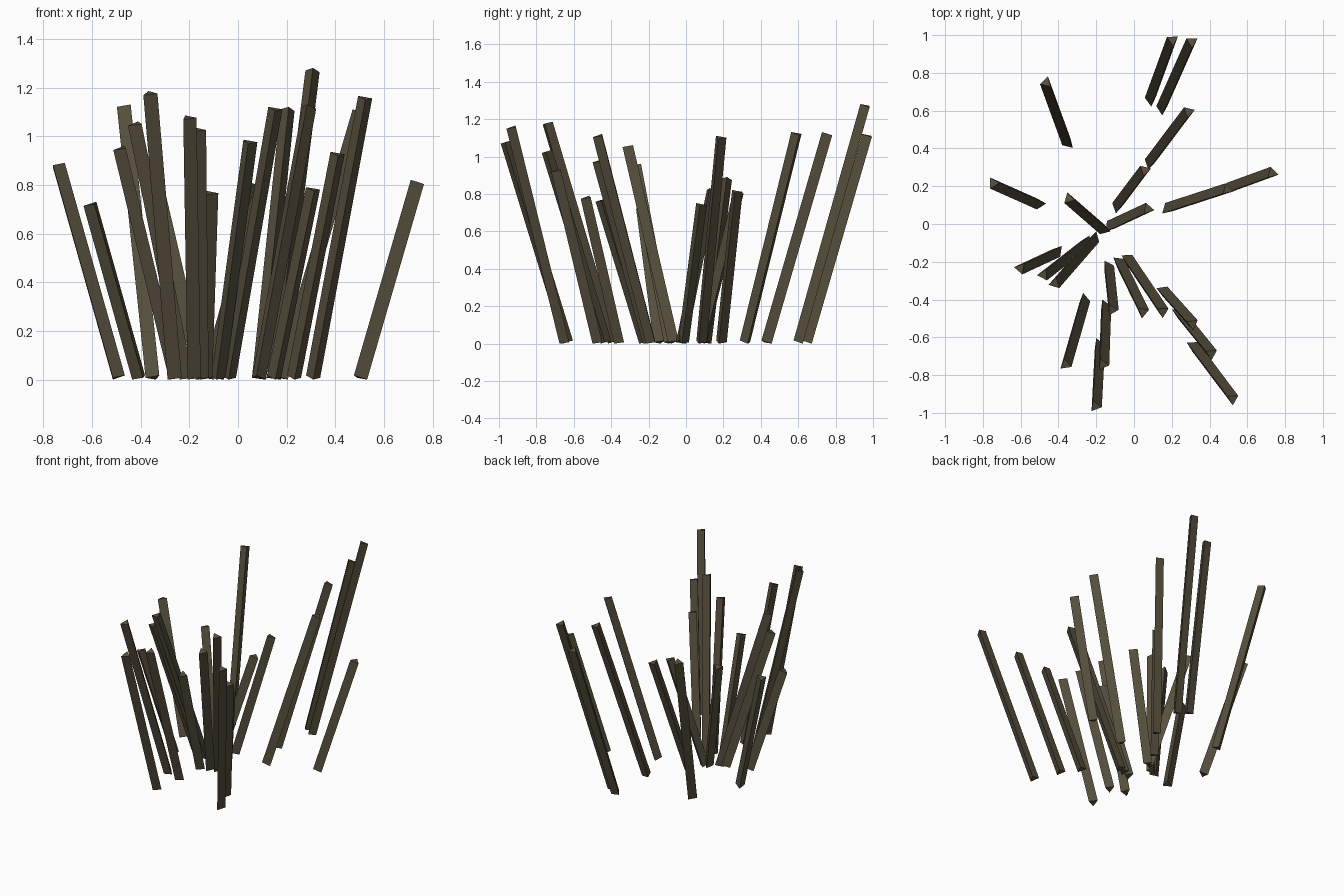
import bpy
import bmesh
from math import radians, sin, cos, tan
from mathutils import Matrix, Vector

cube = bpy.data.objects.get("Cube")
if cube:
    bpy.data.objects.remove(cube, do_unlink=True)

TILT = 0.3        # every blade leans outward by the same angle
RADIUS = 0.034    # circumradius of the triangular section
TWIST = -35       # turn of the section relative to the lean
LIFT = 0.008      # keeps the tilted foot on the ground

bark = bpy.data.materials.new("dark_olive_brown")
bark.use_nodes = True
colour = (0.095, 0.079, 0.047, 1)
bark.diffuse_color = colour
bsdf = bark.node_tree.nodes["Principled BSDF"]
bsdf.inputs["Base Color"].default_value = colour
bsdf.inputs["Roughness"].default_value = 0.9


def blade(name, x, y, height, heading):
    """Three-sided stalk whose tip is at x, y and that leans along heading."""
    rise = height - 2 * LIFT
    a = radians(heading)
    reach = rise * tan(TILT)
    foot = Vector((x - reach * cos(a), y - reach * sin(a), LIFT))
    bm = bmesh.new()
    ring = []
    for k in range(3):
        t = radians(TWIST + 120 * k)
        ring.append(bm.verts.new((RADIUS * cos(t), RADIUS * sin(t), 0)))
    base = bm.faces.new(ring)
    ext = bmesh.ops.extrude_face_region(bm, geom=[base], use_keep_orig=True)
    top = [v for v in ext["geom"] if isinstance(v, bmesh.types.BMVert)]
    bmesh.ops.translate(bm, verts=top, vec=(0, 0, rise / cos(TILT)))
    bmesh.ops.recalc_face_normals(bm, faces=bm.faces)
    bm.transform(Matrix.Translation(foot) @ Matrix.Rotation(a, 4, "Z")
                 @ Matrix.Rotation(TILT, 4, "Y"))
    mesh = bpy.data.meshes.new(name)
    bm.to_mesh(mesh)
    bm.free()
    mesh.materials.append(bark)
    obj = bpy.data.objects.new(name, mesh)
    bpy.context.collection.objects.link(obj)


# Tip x, tip y, height, lean heading in degrees
clumps = {
    "back_stalk": [
        (.205, .975, 1.12, 70), (.307, .965, 1.28, 66), (-.465, .75, 1.13, 110),
        (.29, .595, 1.13, 53), (.058, .285, .81, 53)],
    "left_stalk": [
        (.733, .27, .82, 20), (.495, .183, 1.11, 18), (.075, .08, .75, 25)],
    "right_stalk": [
        (-.745, .217, .89, 156), (-.345, .135, .83, 139), (-.603, -.235, .73, 205),
        (-.48, -.27, .96, 218), (-.42, -.315, 1.06, 229)],
    "front_stalk": [
        (-.363, -.745, 1.185, 254), (-.204, -.965, 1.085, 267),
        (-.165, -.745, 1.035, 268), (-.115, -.455, .775, 276),
        (.048, -.467, .985, 296), (.153, -.465, 1.12, 304),
        (.31, -.53, .79, 312), (.41, -.688, .935, 309), (.523, -.927, 1.165, 307)],
}
for part, stalks in clumps.items():
    for i, spec in enumerate(stalks, 1):
        blade(f"{part}_{i}", *spec)
